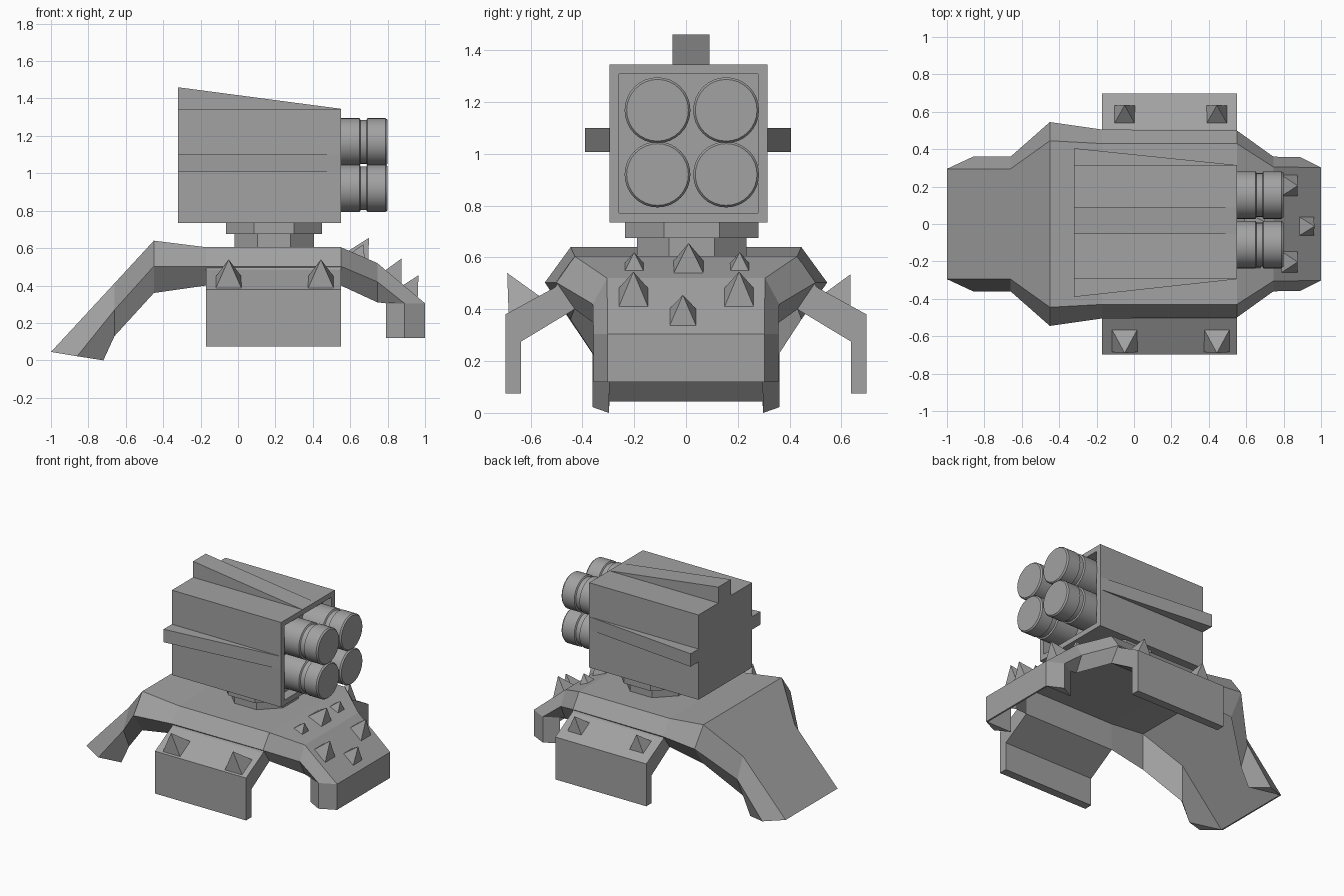
import bpy, bmesh, math
from mathutils import Vector

if "Cube" in bpy.data.objects:
    bpy.data.objects.remove(bpy.data.objects["Cube"])

grey = bpy.data.materials.new("grey")
grey.diffuse_color = (0.36, 0.36, 0.36, 1)
grey.use_nodes = True
grey.node_tree.nodes["Principled BSDF"].inputs["Base Color"].default_value = grey.diffuse_color


def make(name, verts, faces, smooth=False):
    bm = bmesh.new()
    vs = [bm.verts.new(v) for v in verts]
    for f in faces:
        bm.faces.new([vs[i] for i in f])
    bmesh.ops.recalc_face_normals(bm, faces=bm.faces)
    me = bpy.data.meshes.new(name)
    bm.to_mesh(me)
    bm.free()
    me.materials.append(grey)
    ob = bpy.data.objects.new(name, me)
    bpy.context.collection.objects.link(ob)
    if smooth:
        bpy.ops.object.select_all(action='DESELECT')
        ob.select_set(True)
        bpy.context.view_layer.objects.active = ob
        bpy.ops.object.shade_smooth_by_angle(angle=math.radians(35))
    return ob


def loft(name, rings, smooth=False):
    """Join closed rings of equal size and cap both ends."""
    n = len(rings[0])
    faces = [(r * n + i, r * n + (i + 1) % n, (r + 1) * n + (i + 1) % n, (r + 1) * n + i)
             for r in range(len(rings) - 1) for i in range(n)]
    faces += [tuple(range(n)), tuple(range((len(rings) - 1) * n, len(rings) * n))]
    return make(name, [p for r in rings for p in r], faces, smooth)


# Armoured shell: thin sheet with thick folded rims, (x, y, z) of ridge, edge and inner rim
stations = [
    ((-1.0, .295, .045), (-.86, .36, .022), (-.72, .298, 0)),
    ((-.66, .295, .412), (-.66, .36, .27), (-.66, .295, .13)),
    ((-.45, .445, .64), (-.45, .545, .503), (-.45, .445, .36)),
    ((-.17, .43, .605), (-.17, .505, .503), (-.17, .43, .40)),
    ((.55, .43, .605), (.55, .50, .503), (.55, .43, .40)),
    ((.745, .305, .52), (.745, .36, .42), (.745, .305, .31)),
    ((1.0, .302, .305), (.89, .357, .305), (.79, .302, .305)),
    ((1.0, .302, .12), (.89, .357, .12), (.79, .302, .12)),
]
rings = []
for ridge, edge, inner in stations:
    r, i = Vector(ridge), Vector(inner)
    roof = r + (i - r).normalized() * .012
    half = [r, Vector(edge), i, roof]
    rings.append(half + [Vector((p.x, -p.y, p.z)) for p in reversed(half)])
loft("shell", rings)

# Side legs: bent plates hanging from the shell
profile = [(.43, .605), (.505, .485), (.697, .38), (.697, .075),
           (.637, .075), (.637, .275), (.43, .40)]
for side, label in ((-1, "right"), (1, "left")):
    loft(label + "_leg", [[(x, side * y, z) for y, z in profile] for x in (-.172, .552)])


# Spikes: four-sided pyramids
def spike(name, base, apex, half, normal):
    n = Vector(normal).normalized()
    u = n.orthogonal() if abs(n.x) + abs(n.y) < .01 else n.cross(Vector((0, 0, 1))).normalized()
    v = n.cross(u)
    c = Vector(base) - n * .012
    pts = [c + u * a * half + v * b * half for a, b in ((-1, -1), (1, -1), (1, 1), (-1, 1))]
    make(name, pts + [Vector(apex)], [(0, 1, 2, 3)] + [(i, (i + 1) % 4, 4) for i in range(4)])


for x in (-.05, .443):
    spike("right_spike", (x, -.625, .42), (x, -.69, .54), .073, (0, -.46, .89))
    spike("left_spike", (x, .587, .44), (x, .635, .535), .06, (0, .46, .89))
for y, half, apex in ((-.2, .042, (.67, .62)), (.01, .063, (.70, .655)), (.207, .042, (.67, .62))):
    spike("upper_spike", (.645, y, .565), (apex[0], y, apex[1]), half, (.42, 0, .9))
for y in (-.203, .205):
    spike("middle_spike", (.835, y, .445), (.875, y, .545), .062, (.64, 0, .77))
spike("lower_spike", (.925, -.012, .37), (.965, -.012, .455), .056, (.64, 0, .77))

# Octagonal turntable
CX, CY = .193, .022


def octagon(apothem, z):
    r = apothem / math.cos(math.pi / 8)
    return [(CX + r * math.cos((k + .5) * math.pi / 4),
             CY + r * math.sin((k + .5) * math.pi / 4), z) for k in range(8)]


loft("turntable_top", [octagon(.257, .675), octagon(.257, .737)])
loft("turntable_base", [octagon(.212, .60), octagon(.212, .676)])


# Launcher housing with a recessed mouth
def rect(x, y0, y1, z0, z1):
    return [(x, y0, z0), (x, y1, z0), (x, y1, z1), (x, y0, z1)]


loft("launcher_housing", [rect(-.32, -.295, .315, .735, 1.345), rect(.55, -.295, .315, .735, 1.345),
                          rect(.55, -.258, .278, .772, 1.308), rect(.48, -.258, .278, .772, 1.308)])


# Tapered fins on the housing
def fin(name, a, b, tip_a, tip_b, out_a, out_b):
    pts = [(-.32,) + p for p in (a, b, out_b, out_a)] + [(.55,) + p for p in (tip_a, tip_b)]
    make(name, pts, [(0, 1, 2, 3), (0, 1, 5, 4), (3, 2, 5, 4), (0, 3, 4), (1, 2, 5)])


fin("top_fin", (-.053, 1.345), (.09, 1.345), (-.053, 1.345), (.09, 1.345), (-.053, 1.46), (.09, 1.46))
for y, out, label in ((-.295, -.39, "right"), (.315, .405, "left")):
    fin(label + "_fin", (y, 1.007), (y, 1.1), (y, 1.007), (y, 1.1), (out, 1.007), (out, 1.1))

# Four rocket tubes, each turned from a grooved profile
tube = [(.47, .127), (.65, .127), (.656, .117), (.686, .117), (.692, .127),
        (.788, .127), (.798, .119)]
N = 32
for y in (-.11, .155):
    for z in (.92, 1.168):
        loft("rocket_tube", [[(x, y + r * math.cos(2 * math.pi * k / N),
                               z + r * math.sin(2 * math.pi * k / N)) for k in range(N)]
                             for x, r in tube], smooth=True)
